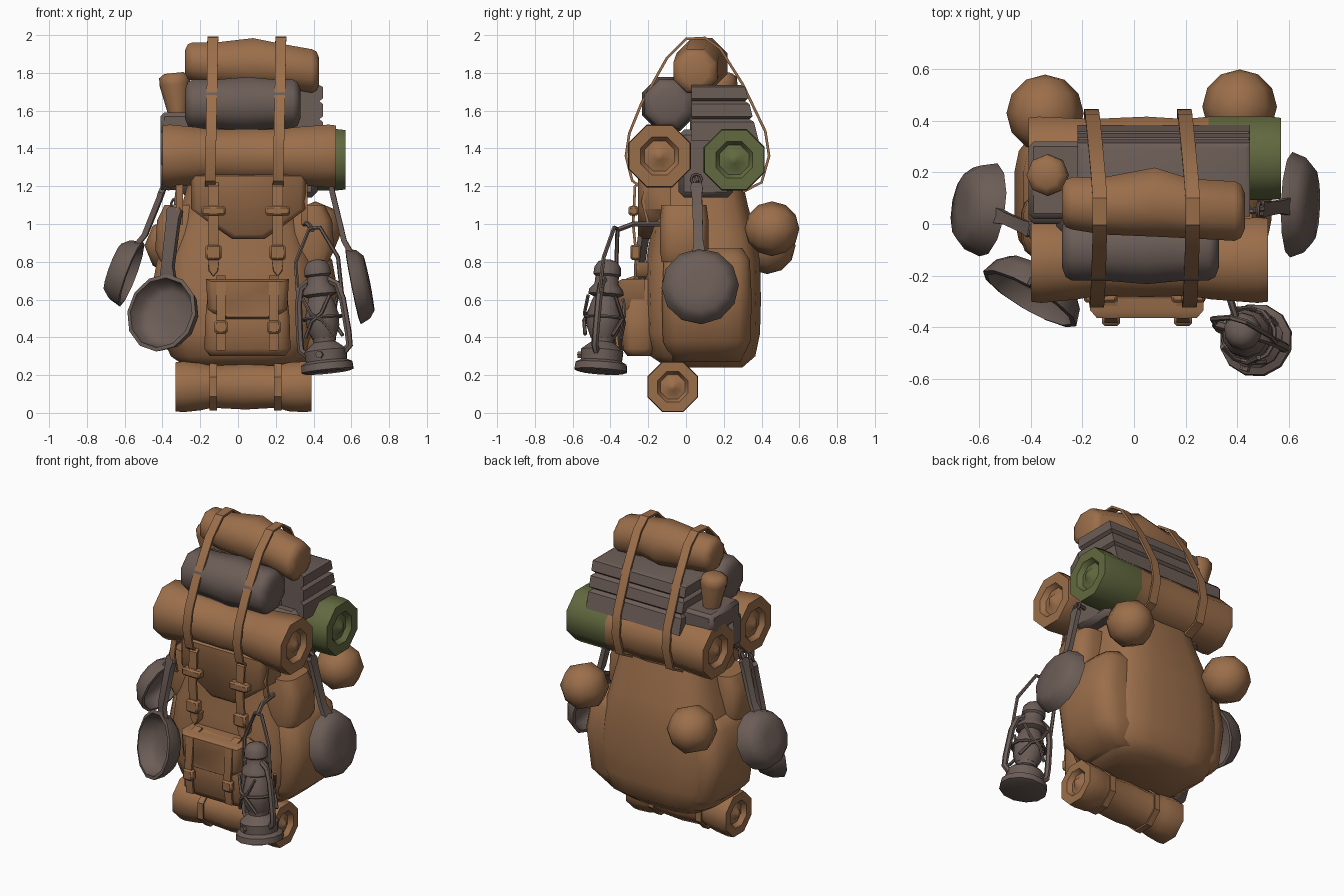
import bpy, bmesh, math
from mathutils import Vector, Matrix

if "Cube" in bpy.data.objects:
    bpy.data.objects.remove(bpy.data.objects["Cube"])

def material(name, rgb):
    m = bpy.data.materials.new(name)
    m.diffuse_color = (*rgb, 1)
    m.use_nodes = True
    m.node_tree.nodes["Principled BSDF"].inputs["Base Color"].default_value = m.diffuse_color
    return m

BROWN = material("brown canvas", (0.33, 0.158, 0.070))
GREY = material("dark grey", (0.150, 0.110, 0.096))
GREEN = material("olive green", (0.122, 0.141, 0.050))

def finish(name, me, mat, angle=40):
    me.materials.clear()
    me.materials.append(mat)
    me.shade_smooth()
    me.set_sharp_from_angle(angle=math.radians(angle))
    ob = bpy.data.objects.new(name, me)
    bpy.context.collection.objects.link(ob)
    return ob

def from_bm(name, bm, mat, angle=40):
    bmesh.ops.recalc_face_normals(bm, faces=bm.faces[:])
    me = bpy.data.meshes.new(name)
    bm.to_mesh(me)
    bm.free()
    return finish(name, me, mat, angle)

def loft(name, rings, mat, angle=40, M=Matrix()):
    """Skin a list of equal rings and cap both ends."""
    bm = bmesh.new()
    vs = [[bm.verts.new(M @ Vector(p)) for p in r] for r in rings]
    n = len(vs[0])
    for a, b in zip(vs, vs[1:]):
        for i in range(n):
            bm.faces.new((a[i], a[(i + 1) % n], b[(i + 1) % n], b[i]))
    bm.faces.new(vs[0])
    bm.faces.new(vs[-1])
    return from_bm(name, bm, mat, angle)

def circle(n, half=0.0):
    return [(math.cos(t), math.sin(t)) for t in [2 * math.pi * (i + half) / n for i in range(n)]]

def lathe(name, prof, n, mat, M=Matrix(), angle=40):
    return loft(name, [[(r * c, r * s, z) for c, s in circle(n)] for r, z in prof], mat, angle, M)

def blob(name, rows, mat, p=0.55, n=16):
    """Soft bag lofted upward; rows are (z, cx, cy, half x, half y)."""
    pts = [(math.copysign(abs(c) ** p, c), math.copysign(abs(s) ** p, s)) for c, s in circle(n, .5)]
    return loft(name, [[(cx + hx * c, cy + hy * s, z) for c, s in pts] for z, cx, cy, hx, hy in rows], mat, 60)

def roll(name, rows, mat, spiral=True):
    """Eight-sided roll along x; rows are (x, y, z, radius)."""
    def end(x, y, z, r, s):
        steps = [(0, .12), (.025, .28), (.03, .48), (0, .6), (0, .97)] if spiral else [(0, .6), (.015, .9)]
        return [(x + s * d, y, z, r * k) for d, k in steps]
    core = [(rows[0][0] + .04, *rows[0][1:])] + rows[1:-1] + [(rows[-1][0] - .04, *rows[-1][1:])]
    full = end(*rows[0], 1) + core + end(*rows[-1], -1)[::-1]
    return loft(name, [[(x, y + r * c, z + r * s) for c, s in circle(8, .5)] for x, y, z, r in full], mat, 50)

def box(name, x0, x1, y0, y1, z0, z1, mat, bev=.02):
    bm = bmesh.new()
    M = Matrix.Translation(((x0 + x1) / 2, (y0 + y1) / 2, (z0 + z1) / 2)) @ Matrix.Diagonal((x1 - x0, y1 - y0, z1 - z0, 1))
    bmesh.ops.create_cube(bm, size=1, matrix=M)
    bmesh.ops.bevel(bm, geom=bm.edges[:], offset=bev, segments=1, affect='EDGES', profile=.5)
    return from_bm(name, bm, mat)

def prism(name, pts, y0, y1, mat, inset=.02):
    """Front-view outline given thickness, with a softened front edge."""
    c = sum((Vector(p) for p in pts), Vector((0, 0))) / len(pts)
    small = [Vector(p) + (c - Vector(p)).normalized() * inset for p in pts]
    return loft(name, [[(x, y, z) for x, z in o] for o, y in ((pts, y1), (pts, y0 + inset), (small, y0))], mat, 50)

def ribbon(name, pts, w, t=.014):
    """Flat strap running in y and z, with its width along x."""
    P, rings = [Vector(p) for p in pts], []
    for i, p in enumerate(P):
        d = P[min(i + 1, len(P) - 1)] - P[max(i - 1, 0)]
        nrm, sx = Vector((0, -d.z, d.y)).normalized() * t / 2, Vector((w / 2, 0, 0))
        rings.append([p - sx - nrm, p + sx - nrm, p + sx + nrm, p - sx + nrm])
    return loft(name, rings, BROWN, 30)

def wire(name, pts, r, M=Matrix()):
    cu = bpy.data.curves.new(name, 'CURVE')
    cu.dimensions = '3D'
    cu.bevel_depth, cu.bevel_resolution, cu.use_fill_caps = r, 1, True
    sp = cu.splines.new('POLY')
    sp.points.add(len(pts) - 1)
    for q, p in zip(sp.points, pts):
        q.co = (*(M @ Vector(p)), 1)
    tmp = bpy.data.objects.new(name + "_path", cu)
    me = bpy.data.meshes.new_from_object(tmp)
    bpy.data.objects.remove(tmp)
    return finish(name, me, GREY, 50)

def frame(origin, z, y):
    """Matrix with local z along z and local y as near y as possible."""
    z = Vector(z).normalized()
    x = Vector(y).cross(z).normalized()
    return Matrix.Translation(origin) @ Matrix((x, z.cross(x), z)).transposed().to_4x4()

# main sack
blob("main_bag", [(.24, 0, .10, .27, .20), (.30, .01, .09, .37, .28), (.42, .01, .09, .42, .305), (.6, .01, .09, .43, .31),
                  (.8, .01, .09, .40, .305), (.95, .01, .09, .36, .28), (1.1, .02, .07, .32, .26),
                  (1.28, .03, .05, .28, .24), (1.4, .03, .05, .26, .2)], BROWN)
# side pockets, the right ones bulge further
for side, s, e in (("right", 1, 0), ("left", -1, .07)):
    blob(side + "_lower_pocket", [(z, s * (cx - e), .11, hx, hy) for z, cx, hx, hy in (
        (.27, .27, .1, .18), (.38, .33, .17, .235), (.62, .35, .185, .24), (.81, .33, .17, .23), (.87, .31, .13, .19))], BROWN)
    blob(side + "_upper_pocket", [(z, s * (.35 - e), -.01, hx, hy) for z, hx, hy in (
        (.80, .13, .12), (.86, .16, .13), (1.02, .15, .13), (1.1, .11, .12))], BROWN)
# round bundles on the back
for name, c, r in (("right_back_bundle", (.41, .455, .975), .145), ("left_back_bundle", (-.345, .43, .885), .15)):
    bm = bmesh.new()
    bmesh.ops.create_uvsphere(bm, u_segments=8, v_segments=6, radius=r,
                              matrix=Matrix.Translation(c) @ Matrix.Rotation(math.pi / 2, 4, 'X'))
    from_bm(name, bm, BROWN, 50)

# bedrolls, pinched at the straps
roll("bottom_roll", [(x, -.07, .138, r) for x, r in ((-.33, .145), (-.2, .135), (-.14, .12), (.04, .13), (.2, .12),
                                                    (.27, .14), (.39, .145))], BROWN)
roll("front_roll", [(x, -.14, 1.36, r) for x, r in ((-.4, .18), (-.22, .165), (-.14, .15), (.05, .155), (.21, .15),
                                                   (.3, .165), (.52, .18))], BROWN)
back = roll("back_roll", [(x, .255, 1.34, r) for x, r in ((-.41, .175), (-.17, .165), (.05, .175), (.2, .165),
                                                         (.29, .175), (.57, .175))], BROWN)
back.data.materials.append(GREEN)
for f in back.data.polygons:
    f.material_index = int(f.center.x > .29)
roll("top_roll", [(-.28, .08, 1.86, .11), (-.12, .07, 1.85, .12), (.08, .085, 1.85, .145), (.22, .06, 1.84, .125),
                  (.43, .05, 1.81, .125)], BROWN, False)
lathe("small_upright_roll", [(.05, -.16), (.055, -.05), (.082, .09), (.08, .13), (.05, .15)], 8, BROWN,
      frame((-.325, .19, 1.65), (-.1, 0, 1), (0, 1, 0)), 60)

# grey sack and folded blankets
roll("grey_sack", [(x, -.09, 1.635, r) for x, r in ((-.28, .14), (-.12, .14), (.05, .155), (.2, .14), (.33, .14))], GREY, False)
box("lower_blanket", -.41, .3, .02, .32, 1.455, 1.59, GREY)
box("lower_blanket_fold", -.41, .3, .0, .12, 1.3, 1.5, GREY)
box("blanket_core", -.3, .42, -.04, .25, 1.14, 1.5, GREY, .03)
folds = [(1.44, 0), (1.54, 0), (1.555, .02), (1.57, 0), (1.635, 0), (1.65, .02), (1.665, 0), (1.725, 0), (1.735, .02)]
loft("folded_blanket", [[(-.22 + k, .03, z), (.45 - k, .03, z), (.45 - k, .745 - z * .25 - k, z),
                         (-.22 + k, .745 - z * .25 - k, z)] for z, k in folds], GREY, 30)

# lid flap and front pocket
prism("lid_flap", [(-.25, 1.27), (-.25, 1.08), (-.13, .99), (-.03, .92), (.14, .92), (.24, .99), (.36, 1.08), (.36, 1.27)],
      -.255, -.08, BROWN, .03)
blob("front_pocket", [(.30, .05, -.25, .2, .06), (.34, .05, -.25, .23, .09), (.5, .05, -.25, .225, .1),
                      (.65, .05, -.24, .21, .09), (.71, .05, -.23, .19, .06)], BROWN, .45)
prism("pocket_flap", [(-.17, .71), (-.16, .55), (-.08, .49), (.18, .49), (.26, .55), (.27, .71)], -.365, -.22, BROWN, .03)

# straps and buckles, repeated left and right
loop = [(-.18, 1.185), (-.22, 1.18), (-.285, 1.23), (-.318, 1.36), (-.30, 1.48), (-.235, 1.64), (-.1, 1.88), (0, 1.98),
        (.10, 1.985), (.18, 1.93), (.30, 1.74), (.42, 1.49), (.44, 1.36), (.40, 1.22), (.30, 1.17)]
for side, s in (("left", -1), ("right", 1)):
    x, px, hx = .04 + s * .17, .05 + s * .14, .02 + s * .33
    ribbon(side + "_over_strap", [(x + .02 * (z - 1.6) + .01 * s - .06 * max(0, y - .1), y, z) for y, z in loop], .056)
    ribbon(side + "_lid_strap", [(x, y, z) for y, z in ((-.22, 1.24), (-.27, 1.2), (-.28, 1), (-.265, .85), (-.255, .76))], .055)
    prism(side + "_strap_tip", [(x - .03, .8), (x + .03, .8), (x + .025, .75), (x, .72), (x - .025, .75)], -.265, -.2, BROWN, .005)
    box(side + "_lid_band", x - .065, x + .065, -.305, -.25, 1.045, 1.095, BROWN, .01)
    box(side + "_lid_buckle", x - .042, x + .042, -.295, -.24, .81, .89, BROWN, .01)
    ribbon(side + "_pocket_strap", [(px, -.27, .72), (px, -.36, .69), (px, -.378, .5), (px, -.36, .33)], .05)
    box(side + "_pocket_buckle", px - .035, px + .035, -.395, -.35, .42, .49, BROWN, .01)
    ring = circle(8, .5)
    ribbon(side + "_bottom_strap", [(x, -.07 + .136 * c, .138 + .13 * d) for c, d in ring + ring[:1]], .04, .01)
    ribbon(side + "_hanging_strap", [(hx, -.2, 1.24), (hx, -.23, 1.12), (hx, -.2, 1.0)], .035)

# hanging pans: centre, opening direction, handle direction, radius, depth, handle length and width
def pan(name, c, n, d, R, h, L, w):
    M = frame(c, n, d)
    lathe(name, [(.3 * R, -h), (.72 * R, -h * .95), (.9 * R, -h * .6), (R, 0), (.9 * R, .004), (.82 * R, -h * .55),
                 (.65 * R, -h * .8), (.2 * R, -h * .83)], 12, GREY, M, 50)
    rows = ((.9 * R, -.02, .6), (1.2 * R, 0, .45), (L - .06, .01, .5), (L - .02, .01, .62), (L, .01, .4))
    corners = ((-w, -.014), (w, -.014), (w, .014), (-w, .014))
    loft(name + "_handle", [[(a * k, y, z + b) for a, b in corners] for y, z, k in rows], GREY, 30, M)
    wire(name + "_ring", [(.028 * a, L + .02 + .028 * b, .01) for a, b in circle(8) + [(1, 0)]], .008, M)

pan("right_pan", (.61, .075, .67), (-1, .03, -.2), (-.11, -.02, .55), .205, .09, .56, .055)
pan("left_rear_pan", (-.565, .055, .735), (.88, -.14, -.33), (.17, -.08, .46), .185, .11, .49, .05)
pan("left_front_pan", (-.405, -.29, .53), (-.5, -.86, .22), (.08, .1, .6), .21, .11, .57, .075)
wire("right_pan_hook", [(.5, .06, 1.22), (.46, .05, 1.26), (.36, .05, 1.24)], .012)
wire("left_pan_hook", [(-.40, -.03, 1.18), (-.36, -.03, 1.24), (-.28, -.03, 1.26)], .012)
wire("front_pan_hook", [(-.33, -.19, 1.1), (-.32, -.19, 1.18), (-.28, -.15, 1.24)], .012)

# lantern, tilted and turned as it hangs
T = frame((.475, -.452, .215), (-.06, .04, .59), (.3, 1, 0))
lathe("lantern_base", [(.12, 0), (.143, .008), (.14, .045), (.112, .06), (.116, .115), (.08, .145), (.06, .16), (.065, .19)],
      12, GREY, T)
lathe("lantern_globe", [(.065, .18), (.09, .24), (.094, .30), (.075, .37), (.06, .41)], 10, GREY, T, 50)
lathe("lantern_cap", [(.06, .40), (.094, .415), (.09, .44), (.064, .47), (.062, .51), (.074, .52), (.07, .56), (.05, .59),
                      (.02, .6)], 10, GREY, T)
for side, s in (("left", -1), ("right", 1)):
    wire(side + "_lantern_tube", [(s * a, 0, z) for a, z in ((.09, .09), (.135, .13), (.135, .2), (.122, .38), (.1, .46),
                                                            (.05, .49))], .019, T)
    for k in (-1, 1):
        wire(side + "_guard_wire", [(s * a, k * b, z) for a, b, z in ((.08, .075, .19), (.03, .102, .27), (-.03, .102, .31),
                                                                     (-.075, .075, .4))], .01, T)
wire("lantern_handle", [(-.122, 0, .4), (-.118, .01, .6), (-.03, .03, .77), (.03, .03, .77), (.118, .01, .6), (.122, 0, .4)],
     .011, T)
wire("lantern_guard_ring", [(.102 * a, .102 * b, .29) for a, b in circle(12) + [(1, 0)]], .009, T)
wire("lantern_knob", [(0, -.1, .09), (0, -.13, .09)], .02, T)
wire("lantern_hook", [(.395, -.36, .97), (.37, -.28, 1.0), (.35, -.12, 1.0)], .014)
